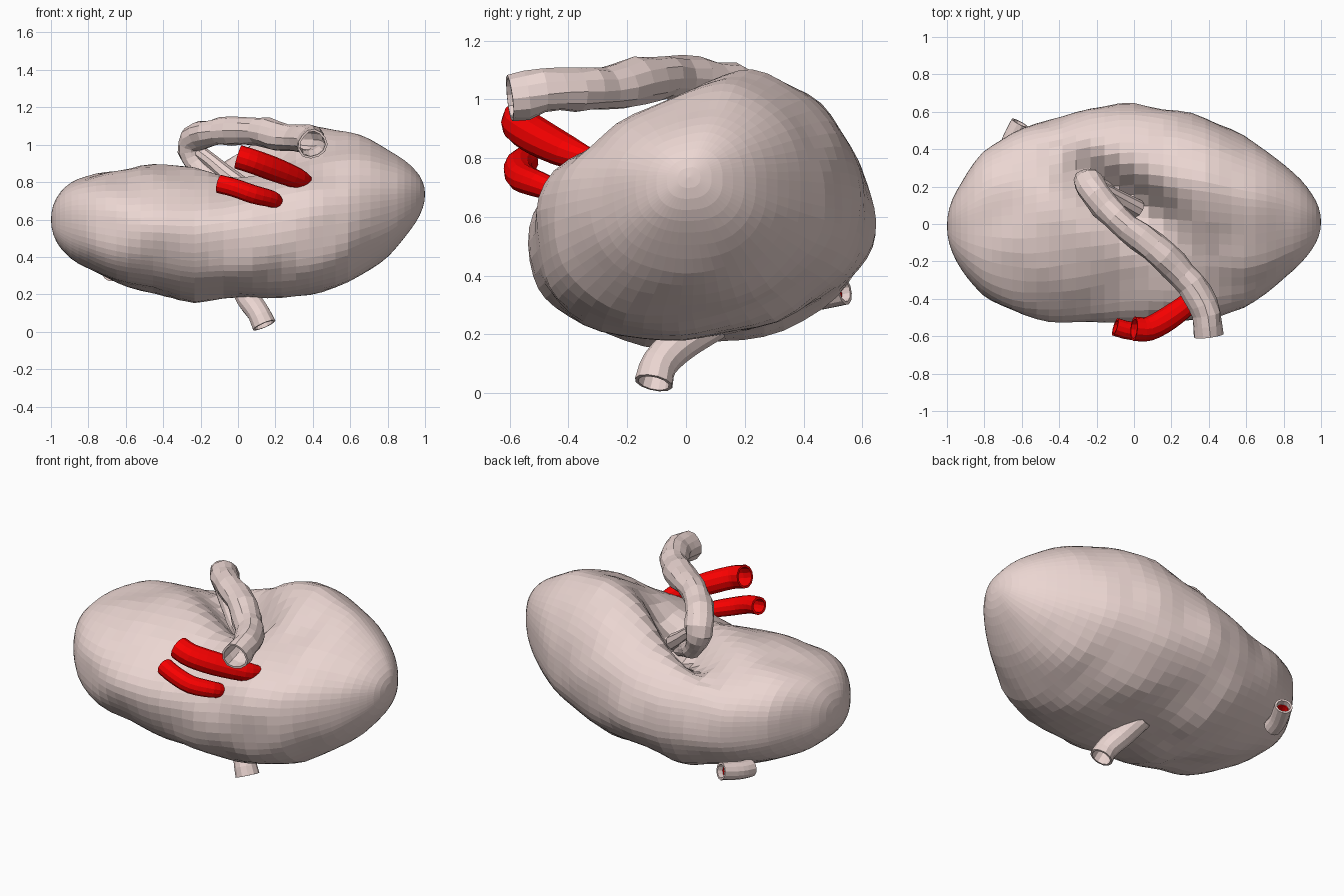
import bpy, bmesh, math
from mathutils import Vector, noise

if "Cube" in bpy.data.objects:
    bpy.data.objects.remove(bpy.data.objects["Cube"])

# station: x, y centre, y half, z centre, z half (halves are scaled by sin of the station angle)
STATIONS = [
    (-1.0, -.01, .60, .60, .50), (-.93, -.01, .60, .60, .47), (-.8, .00, .65, .585, .42),
    (-.6, .01, .625, .56, .39), (-.4, .03, .595, .555, .39), (-.25, .05, .59, .545, .4),
    (-.05, .055, .585, .57, .385), (.2, .04, .575, .615, .455), (.4, .025, .58, .65, .495),
    (.6, .01, .565, .665, .50), (.8, .02, .51, .69, .475), (.95, .01, .48, .72, .45),
    (1.0, .01, .50, .735, .46)]

# leaning cross-section of the body, in units of the half sizes
SECTION = [(-1, -.07), (-.97, -.46), (-.85, -.71), (-.58, -.91), (-.2, -1), (.13, -.95),
           (.47, -.82), (.8, -.55), (.96, -.28), (1, .03), (.97, .32), (.86, .62),
           (.66, .86), (.37, 1), (.08, .91), (-.25, .69), (-.58, .47), (-.88, .24)]


def station(x):
    for a, b in zip(STATIONS, STATIONS[1:]):
        if x <= b[0]:
            f = (x - a[0]) / (b[0] - a[0])
            return [p + (q - p) * f for p, q in zip(a[1:], b[1:])]
    return STATIONS[-1][1:]


def smooth(a, b, v):
    t = max(0, min(1, (v - a) / (b - a)))
    return t * t * (3 - 2 * t)


def finish(bm, name, mat):
    bmesh.ops.recalc_face_normals(bm, faces=bm.faces)
    me = bpy.data.meshes.new(name)
    bm.to_mesh(me)
    bm.free()
    ob = bpy.data.objects.new(name, me)
    bpy.context.collection.objects.link(ob)
    me.materials.append(mat)
    return ob


def bridge(bm, rings):
    for r, s in zip(rings, rings[1:]):
        n = len(r)
        for i in range(n):
            bm.faces.new((r[i], r[(i + 1) % n], s[(i + 1) % n], s[i]))


# smooth curve through points; closed curves wrap around
def spline(pts, sub, closed=False):
    P = [Vector(p) for p in pts]
    if closed:
        P = [P[-1]] + P + P[:2]
    else:
        P = [2 * P[0] - P[1]] + P + [2 * P[-1] - P[-2]]
    out = []
    for a, b, c, d in zip(P, P[1:], P[2:], P[3:]):
        for k in range(sub):
            t = k / sub
            out.append(.5 * (2 * b + (c - a) * t + (2 * a - 5 * b + 4 * c - d) * t * t
                             + (3 * b - a - 3 * c + d) * t ** 3))
    return out if closed else out + [P[-2]]


# depth pressed into the top, steeper on the right lobe's side of the hilum line
def groove_depth(x, y):
    a, b, p = Vector((-.38, .36)), Vector((.25, -.03)), Vector((x, y))
    t = max(0, min(1, (p - a).dot(b - a) / (b - a).length_squared))
    off = p - a - (b - a) * t
    width = .10 if off.x + off.y > 0 else .15
    return (.06 + .17 * math.sin(math.pi * t)) * math.exp(-(off.length / width) ** 2)


# kidney body: lofted leaning sections, rounder and fuller towards both ends
def kidney(mat):
    bm = bmesh.new()
    section = spline(SECTION, 3, True)
    rings, nu, nv = [], 40, len(section)
    for i in range(1, nu):
        u = math.pi * i / nu
        x, s = -math.cos(u), math.sin(u)
        yc, ry, zc, rz = station(x)
        mix = .8 * smooth(.1, -.5, x) + .65 * smooth(.35, .85, x)
        power = 2 + .7 * smooth(.4, .9, abs(x))
        ring = []
        for q in section:
            full = q / (abs(q.x) ** power + abs(q.y) ** power) ** (1 / power)
            a, b = q.lerp(full, mix)
            y, z = yc + s * ry * a, zc + s * rz * b
            z -= groove_depth(x, y) * smooth(.1, .75, b)
            n = noise.noise(Vector((x, y, z)) * 4.5) * .025 * s
            away = Vector((0, y - yc, z - zc)).normalized() * n
            ring.append(bm.verts.new(Vector((x, y, z)) + away))
        rings.append(ring)
    bridge(bm, rings)
    for x, ring in ((-1, rings[0]), (1, rings[-1])):
        yc, ry, zc, rz = station(x)
        tip = bm.verts.new((x, yc, zc))
        for j in range(nv):
            bm.faces.new((tip, ring[j], ring[(j + 1) % nv]))
    finish(bm, "kidney_body", mat)


# hollow open-ended vessel; points are x, y, z, radius
def tube(name, pts, mat, sides=12, sub=3, wall=.012, bump=0, cap_start=False):
    path = spline(pts, sub)
    pos = [p.to_3d() for p in path]
    bm = bmesh.new()
    rings, up = [], None
    for i, p in enumerate(pos):
        d = (pos[min(i + 1, len(pos) - 1)] - pos[max(i - 1, 0)]).normalized()
        up = up or d.orthogonal()
        up = (up - d * up.dot(d)).normalized()
        side = d.cross(up)
        ring = []
        for j in range(sides):
            a = 2 * math.pi * j / sides
            o = up * math.cos(a) + side * math.sin(a)
            r = path[i][3] + bump * noise.noise((p + o * .08) * 9)
            ring.append(bm.verts.new(p + o * r))
        rings.append(ring)
    bridge(bm, rings)
    if cap_start:
        bm.faces.new(rings[0])
    ob = finish(bm, name, mat)
    m = ob.modifiers.new("wall", 'SOLIDIFY')
    m.thickness = wall
    m.offset = -1


flesh = bpy.data.materials.new("flesh_pink")
flesh.diffuse_color = (.83, .67, .64, 1)
flesh.use_nodes = True
flesh.node_tree.nodes["Principled BSDF"].inputs["Base Color"].default_value = flesh.diffuse_color
red = bpy.data.materials.new("artery_red")
red.diffuse_color = (.94, .0, .0, 1)
red.use_nodes = True
red.node_tree.nodes["Principled BSDF"].inputs["Base Color"].default_value = red.diffuse_color

kidney(flesh)

# ureter arching out of the hilum, with its small branch
tube("ureter", [(-.02, .08, .76, .05), (-.16, .18, .83, .05), (-.24, .23, .93, .062),
                (-.235, .2, 1.03, .075), (-.1, .04, 1.07, .072), (.1, -.12, 1.07, .08),
                (.26, -.27, 1.035, .08), (.37, -.43, 1.03, .075), (.4, -.6, 1.01, .08)],
     flesh, bump=.018)
tube("ureter_branch", [(-.22, .21, .97, .04), (-.14, .17, .91, .04), (-.07, .13, .85, .045),
                       (.02, .08, .78, .05)], flesh, sides=9)

# red arteries at the front
tube("upper_artery", [(.37, -.33, .8, .035), (.32, -.4, .82, .055), (.19, -.5, .87, .065),
                      (.08, -.56, .91, .065), (.0, -.56, .935, .065)], red, cap_start=True)
tube("lower_artery", [(.21, -.44, .69, .035), (.18, -.5, .71, .045), (.08, -.56, .735, .05),
                      (-.02, -.57, .77, .05), (-.1, -.55, .79, .05)], red, cap_start=True)

# vessel stubs below and behind
tube("lower_stub", [(.02, .1, .24, .06), (.06, -.02, .17, .065), (.11, -.09, .1, .062),
                    (.14, -.11, .035, .066)], flesh)
rear = [(-.68, .36, .32), (-.66, .44, .33), (-.61, .54, .35)]
tube("rear_stub", [p + (.05,) for p in rear], flesh)
tube("rear_stub_lining", [p + (.034,) for p in rear[:2]] + [(-.625, .515, .345, .034)],
     red, wall=.006)
